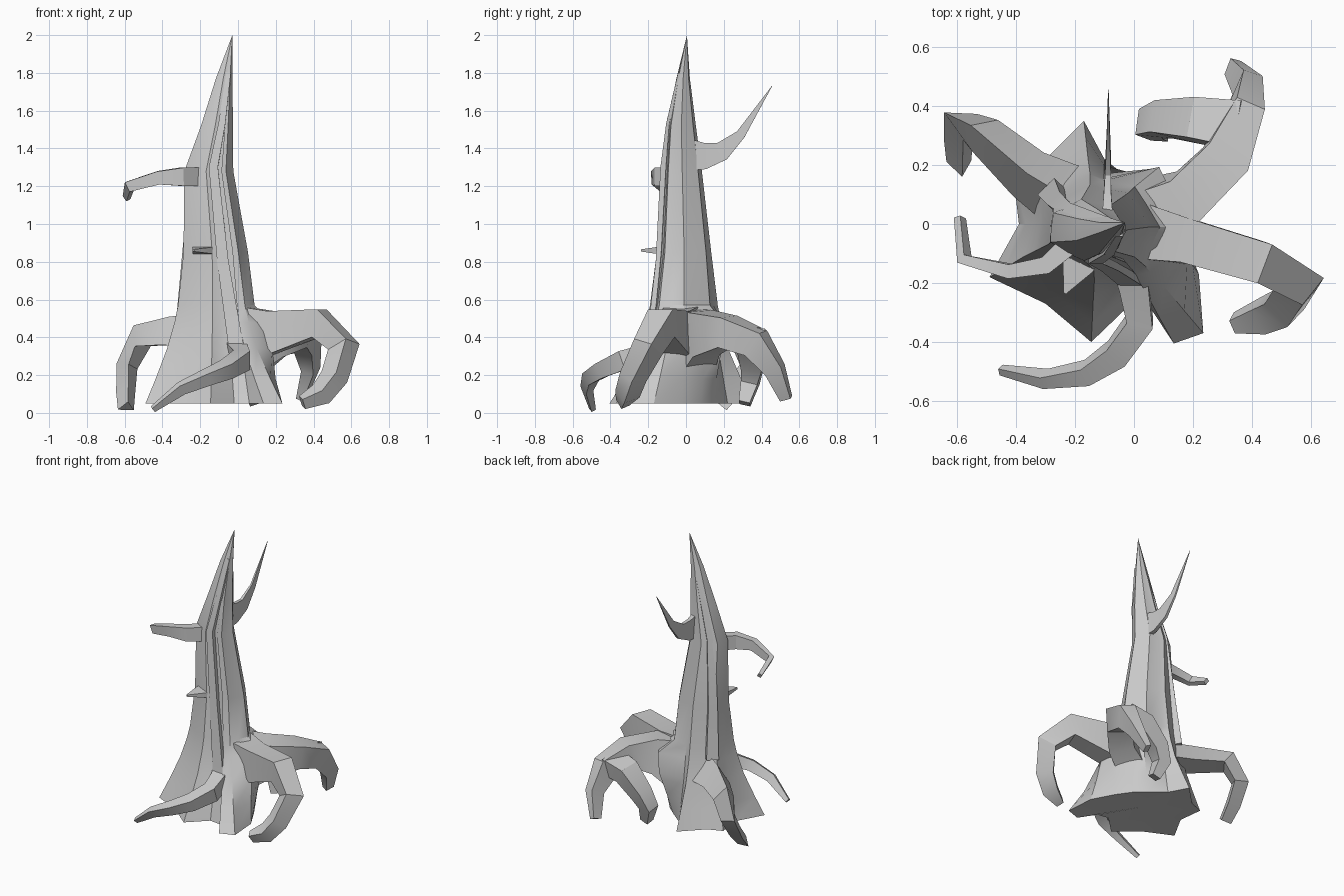
import bpy, math
from mathutils import Vector


def make_object(name, verts, faces):
    mesh = bpy.data.meshes.new(name)
    mesh.from_pydata(verts, [], faces)
    ob = bpy.data.objects.new(name, mesh)
    bpy.context.collection.objects.link(ob)
    bpy.ops.object.select_all(action='DESELECT')
    ob.select_set(True)
    bpy.context.view_layer.objects.active = ob
    bpy.ops.object.mode_set(mode='EDIT')
    bpy.ops.mesh.select_all(action='SELECT')
    bpy.ops.mesh.normals_make_consistent(inside=False)
    bpy.ops.object.mode_set(mode='OBJECT')
    bpy.ops.object.shade_smooth_by_angle(angle=math.radians(30))
    return ob


def limb(name, path, side, sides=4):
    """Tapered angular tube; path rows are (x, y, z, half width, half height)."""
    pts = [Vector(p[:3]) for p in path]
    verts, faces = [], []
    u = Vector(side)
    last = None
    for i, p in enumerate(pts):
        t = (pts[min(i + 1, len(pts) - 1)] - pts[max(i - 1, 0)]).normalized()
        if last:
            u = last.rotation_difference(t) @ u
        last = t
        u = (u - t * u.dot(t)).normalized()
        v = t.cross(u)
        for k in range(sides):
            a = 2 * math.pi * (k + 0.5) / sides
            s = 1 / math.cos(math.pi / sides)
            verts.append(p + u * path[i][3] * s * math.cos(a) + v * path[i][4] * s * math.sin(a))
    for i in range(len(pts) - 1):
        for k in range(sides):
            a, b = i * sides + k, i * sides + (k + 1) % sides
            faces.append((a, b, b + sides, a + sides))
    faces.append(tuple(range(sides)))
    faces.append(tuple(range(len(verts) - sides, len(verts))))
    return make_object(name, verts, faces)


# Trunk: star-shaped foot blending into a ridged, leaning spire
foot = [(0.14, -0.02), (0.07, 0.08), (0.0, 0.14), (-0.10, 0.22), (-0.17, 0.35), (-0.31, 0.21),
        (-0.41, 0.17), (-0.39, 0.0), (-0.49, -0.18), (-0.30, -0.27), (-0.145, -0.40),
        (-0.02, -0.28), (0.06, -0.29), (0.135, -0.405), (0.235, -0.37), (0.22, -0.17)]
# z, centre x, centre y, radius x, radius y, share of foot outline, bulge under right roots
rings = [(0.05, -0.12, -0.01, 0.22, 0.18, 1.0, 0), (0.18, -0.12, -0.01, 0.22, 0.18, 0.68, 0.03),
         (0.34, -0.12, -0.01, 0.22, 0.175, 0.32, 0.07), (0.48, -0.12, -0.01, 0.21, 0.172, 0.13, 0.08),
         (0.57, -0.12, -0.01, 0.205, 0.17, 0.05, 0), (0.85, -0.125, -0.01, 0.178, 0.145, 0, 0),
         (1.28, -0.16, -0.02, 0.135, 0.105, 0, 0), (1.52, -0.115, -0.025, 0.088, 0.078, 0, 0),
         (1.77, -0.075, -0.015, 0.046, 0.036, 0, 0)]
n = len(foot)
verts, faces = [], []
for z, cx, cy, rx, ry, f, bulge in rings:
    for k, (fx, fy) in enumerate(foot):
        a = math.atan2(fy + 0.02, fx + 0.12)
        m = 1.0 if k % 2 == 0 else 0.9
        x, y = cx + rx * m * math.cos(a), cy + ry * m * math.sin(a)
        b = bulge if k in (0, 1, 2, 15) else 0
        verts.append((x + (fx - x) * f + b, y + (fy - y) * f + b * max(0, math.sin(a)), z))
for i in range(len(rings) - 1):
    for k in range(n):
        a, b = i * n + k, i * n + (k + 1) % n
        faces.append((a, b, b + n, a + n))
tip, base = len(verts), len(verts) + 1
verts += [(-0.03, 0.005, 2.0), (-0.12, -0.02, 0.06)]
for k in range(n):
    j = (k + 1) % n
    faces += [((len(rings) - 1) * n + k, (len(rings) - 1) * n + j, tip), (j, k, base)]
make_object("trunk", verts, faces)

# Bark ridges running down the trunk into the roots
limb("front_ridge", [(-0.05, -0.03, 1.8, .012, .012), (-0.085, -0.08, 1.53, .018, .025),
                     (-0.13, -0.105, 1.3, .024, .03), (-0.08, -0.125, 0.8, .03, .035),
                     (-0.01, -0.17, 0.35, .04, .04)], (1, 0, 0))
limb("back_ridge", [(-0.07, 0.0, 1.8, .012, .012), (-0.21, 0.03, 1.3, .025, .035),
                    (-0.245, 0.06, 0.85, .03, .04), (-0.27, 0.10, 0.5, .04, .04)], (1, 1, 0))

# Arching roots
limb("right_root", [(0.0, -0.02, 0.41, .10, .16), (0.19, -0.06, 0.43, .075, .11),
                    (0.43, -0.13, 0.475, .07, .075), (0.56, -0.20, 0.35, .06, .062),
                    (0.51, -0.28, 0.19, .05, .055), (0.44, -0.31, 0.10, .045, .05),
                    (0.34, -0.335, 0.055, .03, .025)], (0.25, 1, 0))
limb("back_right_root", [(0.0, 0.02, 0.37, .10, .18), (0.18, 0.09, 0.42, .085, .12),
                         (0.31, 0.22, 0.43, .08, .08), (0.37, 0.37, 0.37, .052, .075),
                         (0.385, 0.47, 0.23, .035, .05), (0.335, 0.53, 0.075, .02, .03)], (-1, 1, 0))
limb("back_right_root_fork", [(0.36, 0.33, 0.40, .08, .06), (0.22, 0.35, 0.37, .07, .06),
                              (0.10, 0.355, 0.25, .055, .05), (0.055, 0.34, 0.16, .045, .045),
                              (0.09, 0.31, 0.05, .03, .03)], (1, 1, 0))
# Sharp-crested three-sided root
limb("back_left_root", [(-0.16, 0.05, 0.41, .06, .075), (-0.36, 0.17, 0.41, .05, .052),
                        (-0.52, 0.31, 0.39, .042, .04), (-0.585, 0.345, 0.25, .034, .03),
                        (-0.59, 0.27, 0.12, .03, .026), (-0.59, 0.195, 0.03, .025, .022)],
     (0, 0, -1), 3)
limb("front_root", [(-0.04, -0.08, 0.37, .05, .06), (0.0, -0.20, 0.315, .05, .05),
                    (0.02, -0.33, 0.28, .045, .052), (-0.06, -0.44, 0.23, .042, .042),
                    (-0.16, -0.505, 0.19, .033, .036), (-0.30, -0.525, 0.13, .022, .03),
                    (-0.45, -0.495, 0.02, .013, .014)], (1, 0, 0))

# Branches
limb("left_branch", [(-0.22, -0.07, 1.25, .035, .05), (-0.30, -0.14, 1.25, .03, .048),
                     (-0.42, -0.16, 1.245, .024, .035), (-0.575, -0.12, 1.2, .018, .028),
                     (-0.59, 0.02, 1.14, .013, .018)], (0, 1, 0))
limb("back_spike", [(-0.09, 0.0, 1.37, .02, .085), (-0.09, 0.10, 1.36, .013, .07),
                    (-0.088, 0.19, 1.385, .01, .05), (-0.087, 0.29, 1.475, .006, .025),
                    (-0.087, 0.455, 1.73, .001, .001)], (1, 0, 0))
limb("front_thorn", [(-0.165, -0.08, 0.86, .065, .025), (-0.19, -0.14, 0.86, .055, .017),
                     (-0.235, -0.235, 0.86, .005, .006)], (1, 0, 0))
